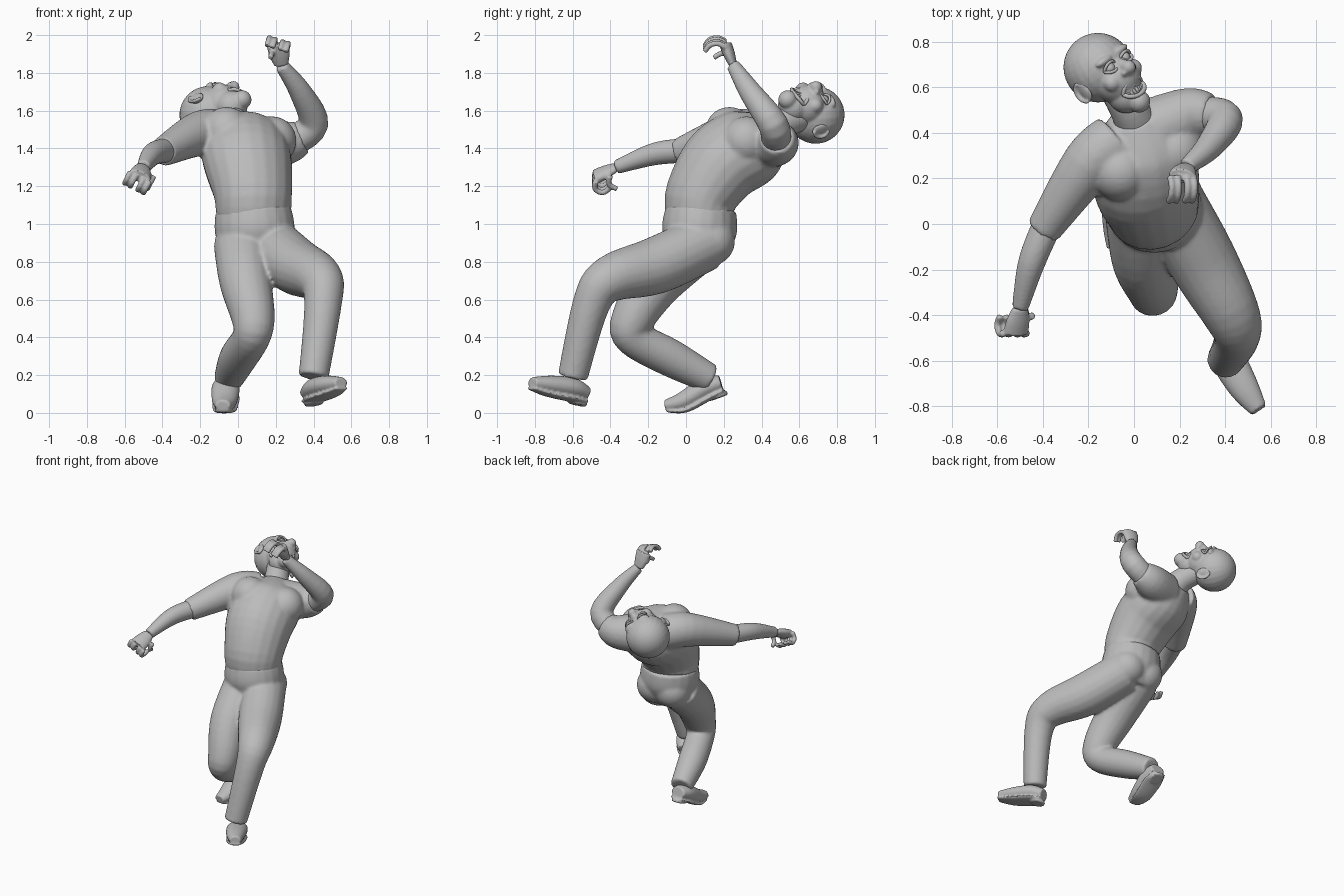
import bpy, bmesh, math
from mathutils import Vector, Matrix

default_cube = bpy.data.objects.get("Cube")
if default_cube:
    bpy.data.objects.remove(default_cube)

grey = bpy.data.materials.new("plain grey")
grey.use_nodes = True
grey.diffuse_color = (.5, .5, .5, 1)
grey.node_tree.nodes["Principled BSDF"].inputs["Base Color"].default_value = grey.diffuse_color

sideways = Vector((1, 0, 0))
upward = Vector((0, 0, 1))


def spline(keys, steps=5):
    """Smooth path through rows of x, y, z, radius."""
    keys = [Vector(key) for key in keys]
    padded = [keys[0], *keys, keys[-1]]
    rows = []
    for before, start, end, after in zip(padded, padded[1:], padded[2:], padded[3:]):
        chain = [start, start + (end - before) / 6, end - (after - start) / 6, end]
        for step in range(steps):
            points = chain
            while len(points) > 1:
                points = [p.lerp(q, step / steps) for p, q in zip(points, points[1:])]
            rows.append(points[0])
    return rows + [keys[-1]]


def loft(bm, keys, side=sideways, flat=1, sides=20):
    """Closed tube along a path; flat is its depth relative to its width."""
    rows = spline(keys)
    last = len(rows) - 1
    rings = []
    for i, row in enumerate(rows):
        tangent = (rows[min(i + 1, last)] - rows[max(i - 1, 0)]).xyz.normalized()
        depth = tangent.cross(Vector(side)).normalized()
        width = depth.cross(tangent)
        angles = [math.tau * k / sides for k in range(sides)]
        rings.append([bm.verts.new(row.xyz + row.w * (width * math.cos(a) + depth * flat * math.sin(a)))
                      for a in angles])
    for lower, upper in zip(rings, rings[1:]):
        for k in range(sides):
            bm.faces.new((lower[k - 1], lower[k], upper[k], upper[k - 1]))
    bm.faces.new(rings[0])
    bm.faces.new(rings[-1])


def ball(bm, centre, radius, stretch=(1, 1, 1)):
    matrix = Matrix.Translation(centre) @ Matrix.Diagonal(Vector(stretch) * radius).to_4x4()
    bmesh.ops.create_uvsphere(bm, u_segments=24, v_segments=16, radius=1, matrix=matrix)


def finish(bm, name, voxel=0, matrix=Matrix()):
    """Make the object; a voxel size fuses its pieces into one soft skin."""
    bmesh.ops.recalc_face_normals(bm, faces=bm.faces)
    mesh = bpy.data.meshes.new(name)
    bm.to_mesh(mesh)
    bm.free()
    mesh.materials.append(grey)
    mesh.shade_smooth()
    obj = bpy.data.objects.new(name, mesh)
    obj.matrix_world = matrix
    bpy.context.collection.objects.link(obj)
    if voxel:
        fuse = obj.modifiers.new("fuse", 'REMESH')
        fuse.mode = 'VOXEL'
        fuse.voxel_size = voxel
        fuse.use_smooth_shade = True
        soften = obj.modifiers.new("soften", 'SMOOTH')
        soften.iterations = 5


# Trousers: pelvis, buttocks, forward left leg, bent right leg
bm = bmesh.new()
loft(bm, [(.1, .06, .8, .14), (.09, .07, .95, .21), (.08, .08, 1.08, .2)], flat=.94)
for x in (.02, .17):
    ball(bm, (x, .13, .91), .13)
loft(bm, [(.16, .1, .9, .15), (.3, -.16, .78, .152), (.43, -.4, .71, .125),
          (.45, -.5, .58, .1), (.4, -.6, .19, .08)], (.9, .4, 0))
loft(bm, [(.02, .07, .9, .15), (.04, -.15, .7, .14), (.08, -.28, .5, .115),
          (.07, -.28, .4, .1), (0, -.08, .29, .1), (-.05, .13, .18, .078)])
finish(bm, "trousers", .012)

# Shirt: leaning torso, chest muscles, short sleeves
bm = bmesh.new()
loft(bm, [(.08, .08, 1.04, .2), (.08, .08, 1.15, .21), (.05, .2, 1.33, .24),
          (.03, .36, 1.42, .225), (0, .48, 1.5, .11)], (.9, .3, -.2), flat=.9)
ball(bm, (-.06, .23, 1.49), .13)
ball(bm, (.18, .32, 1.44), .13)
loft(bm, [(-.08, .36, 1.47, .13), (-.2, .26, 1.48, .12), (-.4, -.03, 1.38, .077)])
loft(bm, [(.1, .42, 1.43, .14), (.25, .48, 1.43, .12), (.34, .48, 1.46, .09)], upward)
finish(bm, "shirt", .012)

# Bare forearms, each running on to its wrist
right_wrist = Vector((-.5, -.37, 1.3))
left_wrist = Vector((.23, .25, 1.84))
bm = bmesh.new()
loft(bm, [(-.38, 0, 1.39, .066), (-.45, -.17, 1.37, .06), (*right_wrist, .037)])
finish(bm, "right_forearm", .01)
bm = bmesh.new()
loft(bm, [(.28, .48, 1.43, .08), (.4, .46, 1.53, .08), (.33, .34, 1.7, .06), (*left_wrist, .037)], (0, 1, .3))
finish(bm, "left_forearm", .01)


def curled(start, heading, axis, curl, joints, length):
    """Path of a finger that turns by the same angle at each joint."""
    path = [(*start, .017)]
    for joint in range(joints):
        heading = Matrix.Rotation(curl, 3, axis) @ heading
        start = start + heading * length
        path.append((*start, .015))
    return path


def hand(name, wrist, knuckle, across, curl, thumb_side):
    bm = bmesh.new()
    knuckle, across = Vector(knuckle), Vector(across)
    heading = knuckle - wrist
    heading = (heading - heading.project(across)).normalized()
    loft(bm, [(*wrist, .038), (*wrist.lerp(knuckle, .5), .055), (*knuckle, .06)], across, flat=.55)
    for offset in (-.5, -.2, .2, .5):
        loft(bm, curled(knuckle + across * offset, heading, across, curl, 3, .045), across, sides=10)
    root = wrist.lerp(knuckle, .3) + across * thumb_side
    loft(bm, curled(root, heading, across, curl / 2 + .5, 2, .05), across, sides=10)
    finish(bm, name, .006)


hand("right_hand", right_wrist, (-.52, -.48, 1.25), (.1, 0, -.05), 1.1, .6)
hand("left_hand", left_wrist, (.21, .21, 1.95), (.1, 0, -.03), .7, -.5)


# Shoes: upper, sole and heel block follow one line along the ground side
def shoe(name, heel, instep, toe):
    heel, instep, toe = Vector(heel), Vector(instep), Vector(toe)
    side = (toe - heel).cross(upward).normalized()
    up = side.cross(toe - heel).normalized()
    arch = heel.lerp(instep, .4)
    bm = bmesh.new()
    radii = {.055: heel, .075: arch, .066: instep, .04: toe}
    loft(bm, [(*(spot + up * r * .75), r) for r, spot in radii.items()], side, flat=.75)
    loft(bm, [(*spot, r) for r, spot in radii.items()], side, flat=.2)
    block = heel.lerp(arch, .4)
    loft(bm, [(*block, .05), (*(block - up * .025), .05)], side)
    finish(bm, name, .007)


shoe("left_shoe", (.38, -.54, .06), (.49, -.73, .1), (.55, -.82, .13))
shoe("right_shoe", (-.06, .2, .12), (-.07, 0, .015), (-.08, -.1, .01))

# Neck
bm = bmesh.new()
loft(bm, [(.02, .42, 1.46, .1), (-.02, .5, 1.53, .085), (-.09, .63, 1.58, .08)], (.7, .5, -.5))
finish(bm, "neck", .01)

# Head frame: its axes are the head's right, face direction and crown
to_left = Vector((.66, .47, -.6)).normalized()
crown = Vector((.5, .25, .83)).cross(to_left).normalized()
face = to_left.cross(crown)
frame = Matrix((-to_left, face, crown)).transposed().to_4x4()
frame = Matrix.Translation((-.12, .65, 1.59)) @ frame

# Skull, face, jaw, chin, nose bridge and nose; then brows, cheeks, nostrils
bm = bmesh.new()
for forward, height, radius in ((-.02, .05, .153), (.05, -.03, .11), (.05, -.11, .085),
                                (.1, -.165, .05), (.14, .01, .03), (.17, -.01, .032)):
    ball(bm, (0, forward, height), radius)
for mirror in (-1, 1):
    ball(bm, (mirror * .05, .11, .07), .05, (1, .6, .4))
    ball(bm, (mirror * .07, .1, -.03), .04)
    ball(bm, (mirror * .03, .16, -.02), .016)
finish(bm, "head", .007, frame)


def arc(centre, width, bulge, rise, turn, radius):
    """Bowed loop segment used for ear rims, eyelids and lips."""
    angles = [turn * k / 12 for k in range(13)]
    return [(centre[0] + width * math.cos(a), centre[1] + bulge * abs(math.sin(a)),
             centre[2] + rise * math.sin(a), radius) for a in angles]


for mirror, word in ((-1, "left"), (1, "right")):
    # Ear plate with a raised rim
    bm = bmesh.new()
    ball(bm, (mirror * .14, -.01, 0), .05, (.3, .7, 1))
    rim = arc((0, -.01, mirror * .15), .045, -.035, mirror * .01, math.pi, .009)
    loft(bm, [(x, y, z, r) for z, y, x, r in rim], sides=10)
    finish(bm, word + "_ear", .005, frame)
    # Eyeball and lids
    eye = (mirror * .05, .115, .03)
    bm = bmesh.new()
    ball(bm, eye, .026)
    finish(bm, word + "_eye", matrix=frame)
    bm = bmesh.new()
    for lift in (.024, -.02):
        loft(bm, arc(eye, .034, .026, lift, math.pi, .007), upward, sides=10)
    finish(bm, word + "_eyelids", matrix=frame)

# Grinning mouth: lip ring around two rows of teeth
bm = bmesh.new()
loft(bm, arc((0, .11, -.1), .06, .03, .038, math.tau, .01), (0, 1, 0), sides=10)
finish(bm, "lips", matrix=frame)
bm = bmesh.new()
for row in (-.085, -.115):
    for place in range(-3, 4):
        ball(bm, (place * .014, .135 - abs(place) * .005, row), .015, (.5, .5, 1))
finish(bm, "teeth", matrix=frame)
